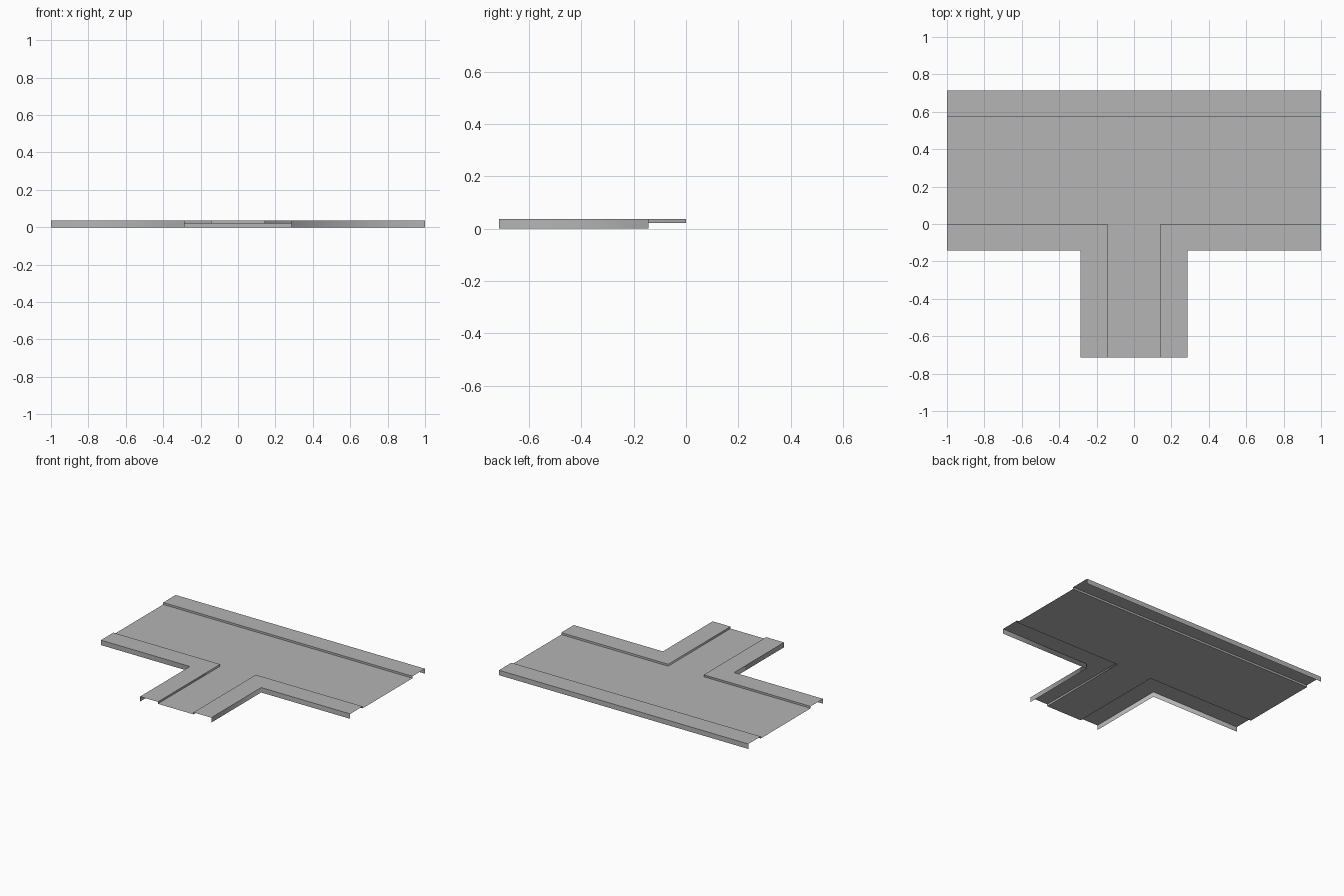
import bpy
import bmesh

if "Cube" in bpy.data.objects:
    bpy.data.objects.remove(bpy.data.objects["Cube"], do_unlink=True)

# Layout: the tile is 14 modules wide
U = 1 / 7
TOP = 0.25 * U      # pavement level
ROAD = 0.15 * U     # carriageway level

grey = bpy.data.materials.new("plain_grey")
grey.use_nodes = True
colour = (0.46, 0.46, 0.46, 1)
grey.diffuse_color = colour
grey.node_tree.nodes["Principled BSDF"].inputs["Base Color"].default_value = colour


def finish(name, bm):
    mesh = bpy.data.meshes.new(name)
    bm.to_mesh(mesh)
    bm.free()
    mesh.materials.append(grey)
    obj = bpy.data.objects.new(name, mesh)
    bpy.context.collection.objects.link(obj)
    return obj


def pavement(name, inner, outer, side=1):
    """Open strip: kerb riser, flat top and outer skirt along a path."""
    bm = bmesh.new()
    rows = [(inner, ROAD), (inner, TOP), (outer, TOP), (outer, 0)]
    grid = [[bm.verts.new((side * x * U, y * U, z)) for x, y in path]
            for path, z in rows]
    for low, high in zip(grid, grid[1:]):
        for i in range(len(low) - 1):
            face = bm.faces.new((low[i], low[i + 1], high[i + 1], high[i]))
            face.smooth = True
    bm.normal_update()
    if sum(f.normal.z for f in bm.faces) < 0:
        bmesh.ops.reverse_faces(bm, faces=bm.faces[:])
    # Keep long edges crisp, blend only around the upright corners
    for edge in bm.edges:
        if abs(edge.verts[0].co.z - edge.verts[1].co.z) < 1e-6:
            edge.smooth = False
    return finish(name, bm)


# Carriageway: through road with a side arm at the front
bm = bmesh.new()
half = [(1, -5), (1, 0), (7, 0), (7, 4)]
outline = half + [(-x, y) for x, y in reversed(half)]
bm.faces.new([bm.verts.new((x * U, y * U, ROAD)) for x, y in outline])
finish("road_surface", bm)

# Pavements: one straight at the back, two mirrored corners at the front
pavement("back_pavement", [(-7, 4), (7, 4)], [(-7, 5), (7, 5)])
for side, label in ((1, "left"), (-1, "right")):
    pavement(label + "_corner_pavement",
             [(7, 0), (1, 0), (1, -5)],
             [(7, -1), (2, -1), (2, -5)], side)
